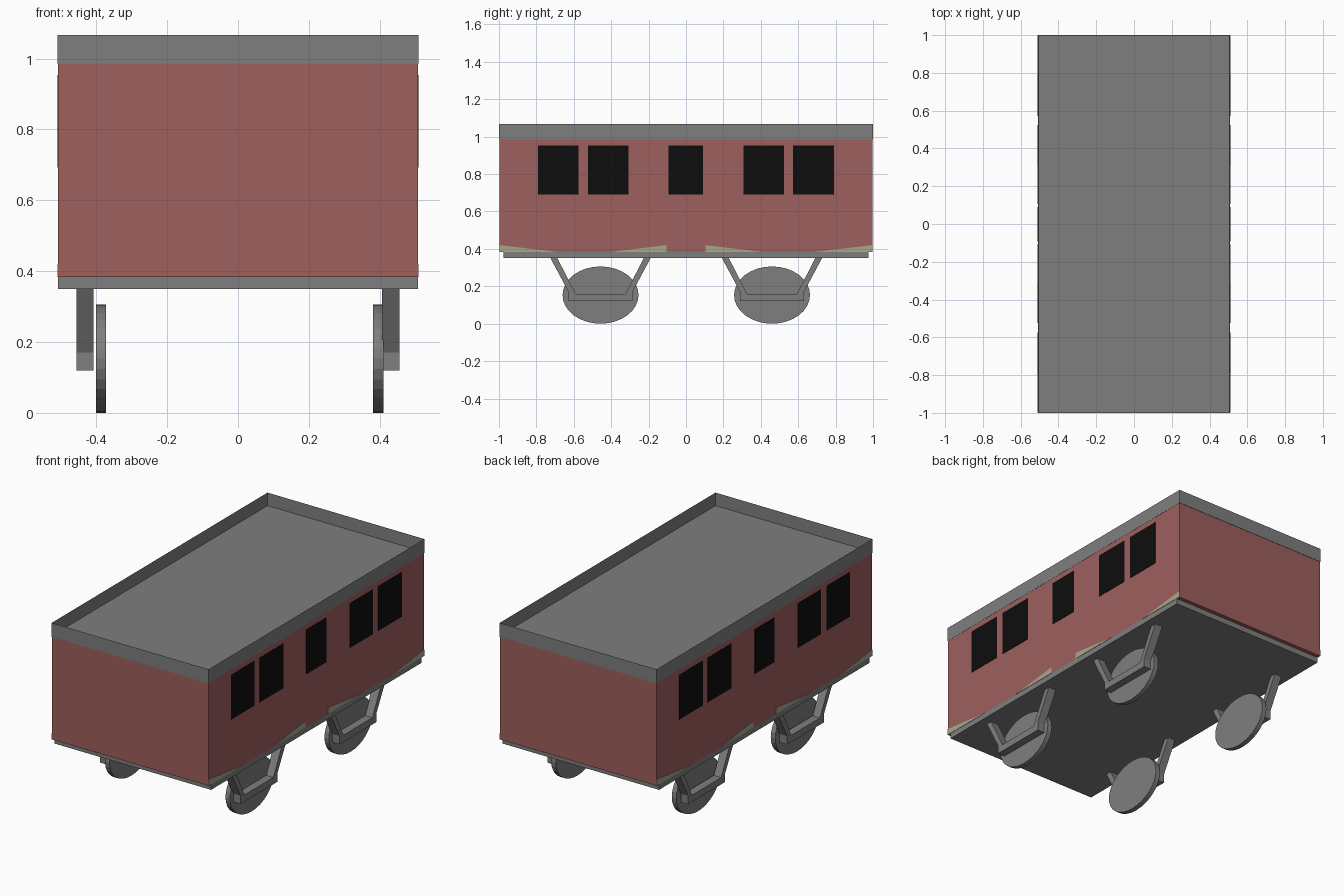
import bpy, bmesh

if "Cube" in bpy.data.objects:
    bpy.data.objects.remove(bpy.data.objects["Cube"], do_unlink=True)


def material(name, r, g, b):
    m = bpy.data.materials.new(name)
    m.use_nodes = True
    m.diffuse_color = (r, g, b, 1)
    bsdf = next(n for n in m.node_tree.nodes if n.type == "BSDF_PRINCIPLED")
    bsdf.inputs["Base Color"].default_value = (r, g, b, 1)
    bsdf.inputs["Roughness"].default_value = 0.9
    return m


grey = material("grey metal", 0.21, 0.21, 0.21)
red = material("dull red", 0.34, 0.115, 0.11)
black = material("window black", 0.004, 0.004, 0.004)
cream = material("olive cream", 0.39, 0.39, 0.27)


def finish(name, bm, mat):
    bmesh.ops.recalc_face_normals(bm, faces=bm.faces)
    mesh = bpy.data.meshes.new(name)
    bm.to_mesh(mesh)
    bm.free()
    mesh.materials.append(mat)
    obj = bpy.data.objects.new(name, mesh)
    bpy.context.collection.objects.link(obj)
    return obj


def prism(name, outline, x0, x1, mat):
    """Extrude a (y, z) outline from x0 to x1."""
    bm = bmesh.new()
    face = bm.faces.new([bm.verts.new((x0, y, z)) for y, z in outline])
    moved = bmesh.ops.extrude_face_region(bm, geom=[face])["geom"]
    bmesh.ops.translate(bm, vec=(x1 - x0, 0, 0),
                        verts=[v for v in moved if isinstance(v, bmesh.types.BMVert)])
    return finish(name, bm, mat)


def box(name, x, y, z, mat):
    outline = [(y[0], z[0]), (y[1], z[0]), (y[1], z[1]), (y[0], z[1])]
    return prism(name, outline, x[0], x[1], mat)


W = 0.508

# Carriage body and floor plate
box("body", (-W, W), (-0.998, 0.998), (0.383, 0.985), red)
box("floor_plate", (-W, W), (-0.975, 0.975), (0.35, 0.383), grey)

# Roof tray: a slab with a thin raised rim
roof = box("roof", (-W - 0.001, W + 0.001), (-1, 1), (0.985, 1.067), grey)
bm = bmesh.new()
bm.from_mesh(roof.data)
bm.faces.ensure_lookup_table()
top = max(bm.faces, key=lambda f: f.calc_center_median().z)
bmesh.ops.inset_region(bm, faces=[top], thickness=0.003)
bmesh.ops.translate(bm, verts=top.verts, vec=(0, 0, -0.075))
bm.to_mesh(roof.data)
bm.free()

# Windows and lower wedge trims on both sides
windows = [(-0.792, -0.575), (-0.525, -0.307), (-0.093, 0.09), (0.307, 0.525), (0.573, 0.79)]
wedges = [(-0.998, -0.68), (-0.105, -0.41), (0.105, 0.41), (0.998, 0.68)]
for side, label in ((-1, "right"), (1, "left")):
    inner, outer = side * (W - 0.002), side * (W + 0.002)
    for i, span in enumerate(windows):
        box(f"{label}_window_{i + 1}", (inner, outer), span, (0.692, 0.953), black)
    for i, (tall, tip) in enumerate(wedges):
        prism(f"{label}_trim_{i + 1}", [(tall, 0.383), (tip, 0.383), (tall, 0.42)],
              inner, outer, cream)

# Hanging wheel brackets: half outline mirrored into a splayed U
half = [(0.171, 0.12), (0.171, 0.17), (0.27, 0.355), (0.233, 0.355), (0.134, 0.16)]
bracket = half + [(-y, z) for y, z in reversed(half)]


def wheel(name, x0, x1, y):
    bm = bmesh.new()
    bmesh.ops.create_circle(bm, cap_ends=True, segments=32, radius=1)
    outline = [(y + 0.203 * v.co.x, 0.153 + 0.153 * v.co.y) for v in bm.verts]
    bm.free()
    prism(name, outline, x0, x1, grey)


# Oval wheels sit just inside the brackets
for end, y in (("front", -0.457), ("back", 0.46)):
    outline = [(y + dy, z) for dy, z in bracket]
    prism(f"{end}_right_bracket", outline, -0.456, -0.408, grey)
    prism(f"{end}_left_bracket", outline, 0.406, 0.456, grey)
    wheel(f"{end}_right_wheel", -0.401, -0.372, y)
    wheel(f"{end}_left_wheel", 0.381, 0.41, y)
